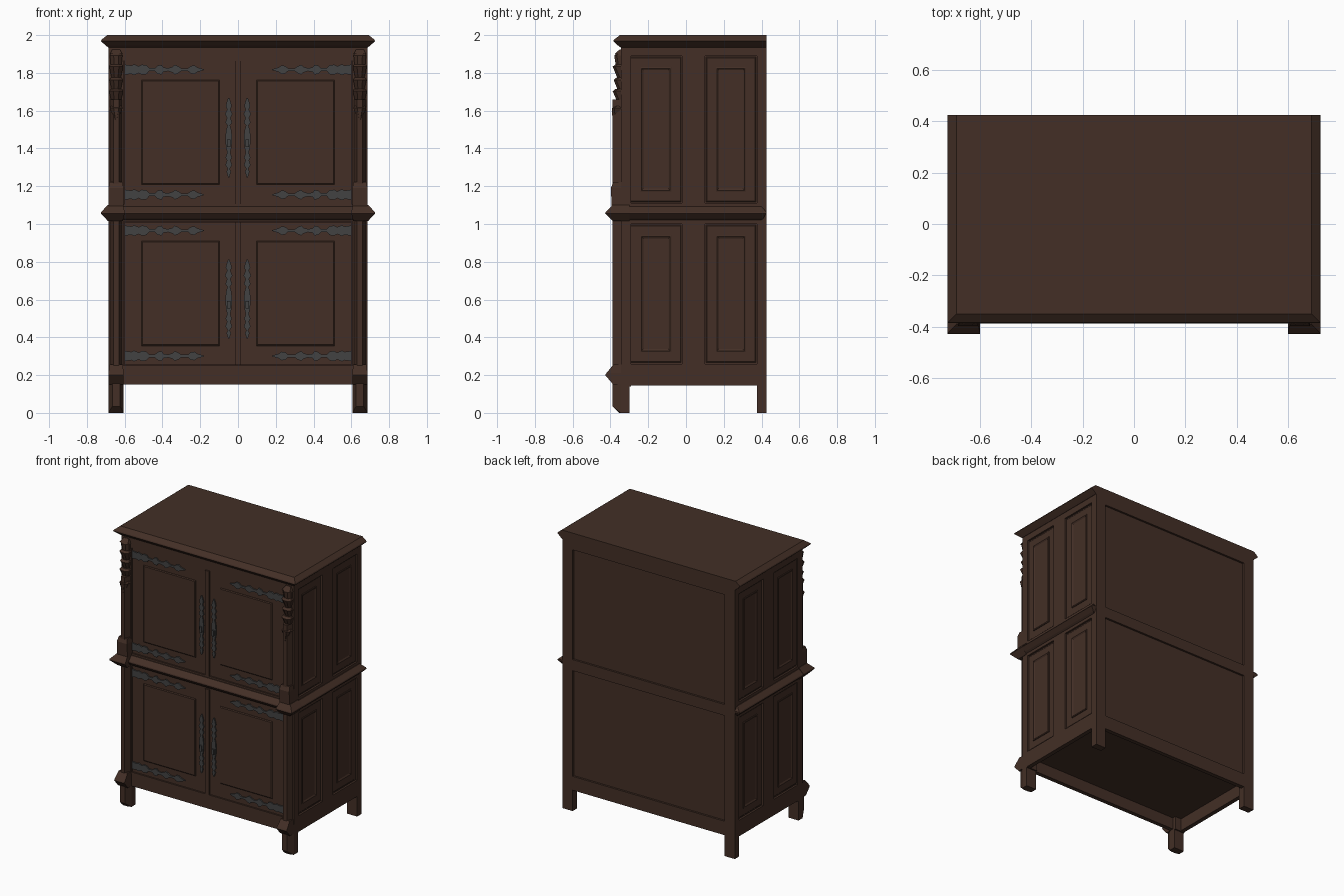
import bpy, bmesh, math


def material(name, rgb):
    m = bpy.data.materials.new(name)
    m.diffuse_color = (*rgb, 1)
    return m


WOOD = material("dark_oak", (0.056, 0.028, 0.019))
IRON = material("grey_iron", (0.055, 0.055, 0.055))


def finish(name, bm, mat, mirror):
    bmesh.ops.recalc_face_normals(bm, faces=bm.faces)
    me = bpy.data.meshes.new(name)
    bm.to_mesh(me)
    bm.free()
    me.materials.append(mat)
    ob = bpy.data.objects.new(name, me)
    bpy.context.collection.objects.link(ob)
    if mirror:
        ob.modifiers.new("mirror", "MIRROR").use_mirror_merge = False
    return ob


def loft(name, loops, mat=WOOD, mirror=False):
    """Skin a list of equal-length point loops and cap both ends."""
    bm = bmesh.new()
    vs = [[bm.verts.new(p) for p in loop] for loop in loops]
    n = len(vs[0])
    for a, b in zip(vs, vs[1:]):
        for i in range(n):
            j = (i + 1) % n
            bm.faces.new((a[i], a[j], b[j], b[i]))
    bm.faces.new(vs[0])
    bm.faces.new(vs[-1])
    return finish(name, bm, mat, mirror)


def rects(name, rings, axis="z", **kw):
    """Loft rectangles (a0, a1, b0, b1, depth) along an axis."""
    place = {"x": lambda a, b, d: (d, a, b),
             "y": lambda a, b, d: (a, d, b),
             "z": lambda a, b, d: (a, b, d)}[axis]
    return loft(name, [[place(a, b, d) for a, b in ((a0, b0), (a1, b0), (a1, b1), (a0, b1))]
                       for a0, a1, b0, b1, d in rings], **kw)


def box(name, x0, x1, y0, y1, z0, z1, **kw):
    return rects(name, [(x0, x1, y0, y1, z0), (x0, x1, y0, y1, z1)], **kw)


def prism(name, outline, z0, z1):
    return loft(name, [[(x, y, z) for x, y in outline] for z in (z0, z1)], mirror=True)


def iron_plate(name, cx, cz, profile, vertical=False):
    """Thin ornate plate from (distance, half width) pairs, symmetric about its length."""
    pts = [(s, w) for s, w in profile] + [(s, -w) for s, w in reversed(profile)]
    loops = []
    for y in (-0.339, -0.348):
        loops.append([(cx + w, y, cz + s) if vertical else (cx - s, y, cz + w) for s, w in pts])
    return loft(name, loops, mat=IRON, mirror=True)


# Carcass core, open plinth under the floor
box("carcass", -0.672, 0.672, -0.328, 0.411, 0.235, 1.96)
box("front_apron", -0.61, 0.61, -0.345, -0.315, 0.15, 0.25)
box("back_apron", -0.61, 0.61, 0.395, 0.425, 0.15, 0.25)
box("side_apron", 0.655, 0.686, -0.34, 0.42, 0.145, 0.26, mirror=True)

# Legs and corner posts
loft("front_leg", [[(0.605, -0.30, z0), (0.686, -0.30, z0), (0.686, -0.345, z0), (0.665, -0.345 - d, z1),
                    (0.625, -0.345 - d, z1), (0.605, -0.345, z0)]
                   for z0, z1, d in ((0, 0, 0.01), (0.0, 0.035, 0.045), (0.2, 0.2, 0.045))], mirror=True)
box("front_post", 0.605, 0.686, -0.345, -0.29, 0.14, 1.95, mirror=True)
box("back_leg", 0.605, 0.686, 0.375, 0.425, 0, 1.95, mirror=True)
shaft = [(0.613, -0.344), (0.63, -0.388), (0.66, -0.388), (0.677, -0.344)]
prism("lower_pilaster", shaft, 0.22, 1.04)
prism("upper_pilaster", shaft, 1.15, 1.66)
rects("pilaster_base", [(0.605, 0.686, -0.392, -0.33, 1.07), (0.605, 0.686, -0.398, -0.33, 1.19),
                        (0.612, 0.68, -0.385, -0.33, 1.222)], mirror=True)
rects("foot_moulding", [(0.605, 0.686, -0.385, -0.33, 0.15), (0.605, 0.686, -0.428, -0.33, 0.2),
                        (0.605, 0.686, -0.42, -0.33, 0.212), (0.61, 0.68, -0.385, -0.33, 0.255)], mirror=True)

# Carved pendants at the head of each front post: flaring tiers, pointed below
for i, (z0, z1, w0, w1, y0, y1) in enumerate([
        (1.54, 1.625, 0.004, 0.034, -0.388, -0.393), (1.625, 1.715, 0.020, 0.037, -0.355, -0.388),
        (1.70, 1.775, 0.022, 0.035, -0.358, -0.383), (1.765, 1.845, 0.022, 0.037, -0.36, -0.388),
        (1.84, 1.905, 0.028, 0.033, -0.372, -0.380)]):
    c = 0.645
    loft(f"carved_tier_{i + 1}", [[(c - w, -0.335, z), (c - w, y + 0.014, z), (c - w * 0.4, y, z),
                                  (c + w * 0.4, y, z), (c + w, y + 0.014, z), (c + w, -0.335, z)]
                                 for w, y, z in ((w0, y0, z0), (w1, y1, z1 - 0.012), (w1 * 0.8, y1 + 0.015, z1))],
         mirror=True)
rects("post_cap", [(0.612, 0.678, -0.378, -0.33, 1.9), (0.625, 0.665, -0.35, -0.33, 1.925)], mirror=True)

# Cornice at the top and string moulding at mid height
rects("cornice", [(-0.688, 0.688, -0.347, 0.425, 1.935), (-0.70, 0.70, -0.36, 0.425, 1.945),
                  (-0.726, 0.726, -0.385, 0.425, 1.968), (-0.722, 0.722, -0.381, 0.425, 1.976),
                  (-0.692, 0.692, -0.35, 0.425, 2.0)])
rects("middle_moulding", [(-0.688, 0.688, -0.345, 0.40, 1.022), (-0.70, 0.70, -0.365, 0.41, 1.03),
                          (-0.726, 0.726, -0.388, 0.425, 1.056), (-0.722, 0.722, -0.385, 0.425, 1.064),
                          (-0.69, 0.69, -0.35, 0.40, 1.092)])
rects("post_moulding", [(0.61, 0.688, -0.388, -0.3, 1.015), (0.60, 0.726, -0.428, -0.3, 1.056),
                        (0.60, 0.724, -0.424, -0.3, 1.064), (0.607, 0.69, -0.39, -0.3, 1.10)], mirror=True)

# Front rails
box("frieze_rail", -0.61, 0.61, -0.345, -0.32, 1.864, 1.95)
box("middle_rail", -0.61, 0.61, -0.345, -0.32, 1.012, 1.105)

# Iron outlines: strap hinge measured from the post, lock plate from its lower end
STRAP = [(0, .027), (.035, .022), (.05, .029), (.075, .018), (.09, .027), (.115, .024), (.13, .008),
         (.16, .008), (.175, .022), (.195, .026), (.205, .012), (.23, .008), (.255, .016), (.265, .026),
         (.285, .018), (.30, .007), (.335, .007), (.35, .02), (.37, .023), (.385, .012), (.42, .002)]
LOCK = [(0, .003), (.03, .012), (.045, .005), (.065, .018), (.09, .009), (.105, .017), (.13, .008), (.16, .015),
        (.21, .018), (.25, .014), (.275, .007), (.29, .018), (.315, .009), (.335, .02), (.36, .008),
        (.375, .016), (.395, .012), (.42, .003)]

# Upper and lower stages: doors with ironwork, side panels, back frame
for stage, z0, z1 in (("upper", 1.107, 1.862), ("lower", 0.253, 1.01)):
    box(stage + "_door", 0.014, 0.602, -0.339, -0.32, z0, z1, mirror=True)
    box(stage + "_centre_strip", -0.016, 0.016, -0.352, -0.32, z0, z1)
    p0, p1 = z0 + 0.102, z1 - 0.1
    rects(stage + "_door_panel", [(0.098, 0.512, p0, p1, -0.335), (0.098, 0.512, p0, p1, -0.341),
                                  (0.104, 0.506, p0 + 0.006, p1 - 0.006, -0.346)], "y", mirror=True)
    for end, z in (("top", z1 - 0.045), ("bottom", z0 + 0.048)):
        iron_plate(f"{stage}_{end}_hinge", 0.60, z, STRAP)
    iron_plate(stage + "_lock_plate", 0.049, z0 + 0.14, LOCK, vertical=True)
    box(stage + "_handle", 0.041, 0.057, -0.358, -0.34, z0 + 0.30, z0 + 0.34, mat=IRON, mirror=True)

    s0, s1 = (1.112, 1.89) if stage == "upper" else (0.262, 1.0)
    for side, y0, y1 in (("front", -0.30, -0.02), ("rear", 0.10, 0.375)):
        a, b, c, d = y0 + 0.058, y1 - 0.058, s0 + 0.06, s1 - 0.06
        rects(f"{stage}_{side}_side_panel", [(a, b, c, d, 0.668), (a, b, c, d, 0.680),
              (a + 0.006, b - 0.006, c + 0.006, d - 0.006, 0.682),
              (a + 0.016, b - 0.016, c + 0.016, d - 0.016, 0.676)], "x", mirror=True)
        # Flat margin with a sloped edge under the raised field
        rects(f"{stage}_{side}_side_margin", [(y0, y1, s0, s1, 0.668), (y0 + 0.01, y1 - 0.01, s0 + 0.01, s1 - 0.01, 0.675)],
              "x", mirror=True)

# Side frames
for name, y0, y1 in (("front", -0.345, -0.30), ("middle", -0.02, 0.10), ("back", 0.375, 0.424)):
    box(f"side_{name}_stile", 0.66, 0.686, y0, y1, 0.15, 1.945, mirror=True)
for name, z0, z1 in (("middle", 1.0, 1.112), ("top", 1.89, 1.945)):
    box(f"side_{name}_rail", 0.66, 0.6855, -0.34, 0.42, z0, z1, mirror=True)

# Back frame
for name, z0, z1 in (("middle", 1.01, 1.09), ("top", 1.88, 1.945)):
    box(f"back_{name}_rail", -0.61, 0.61, 0.40, 0.425, z0, z1)
